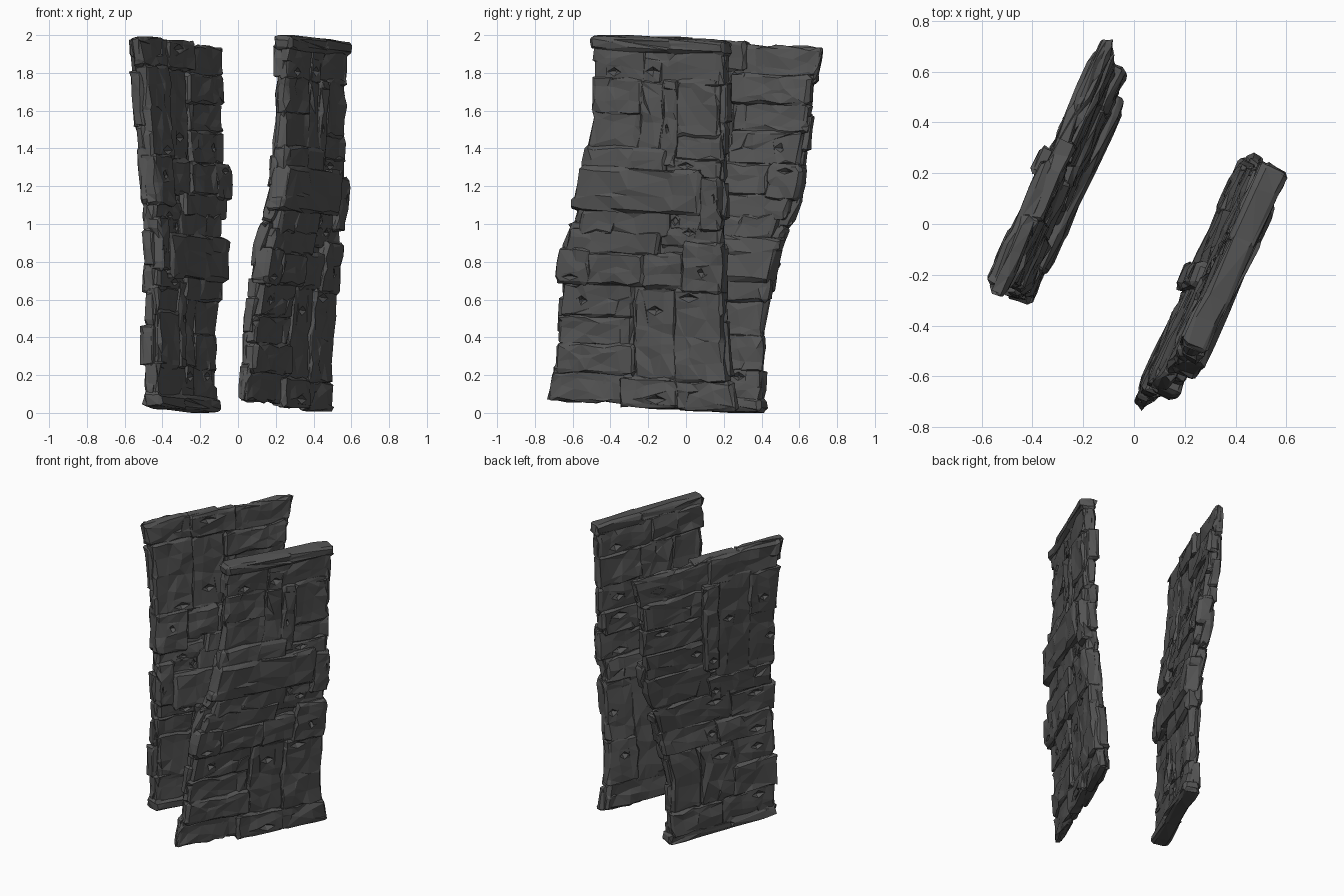
import bpy, bmesh, random
from math import radians, pi, atan2, cos, sin
from mathutils import Vector, Matrix

if "Cube" in bpy.data.objects:
    bpy.data.objects.remove(bpy.data.objects["Cube"])

random.seed(7)
R = random.uniform

# Wall outline by height: z, left end, right end, mid-depth
OUTLINE = [(0, -.66, .43, .318), (.2, -.62, .395, .322), (.4, -.60, .385, .327), (.8, -.56, .395, .365),
           (1.2, -.425, .405, .407), (1.5, -.35, .415, .40), (2, -.33, .42, .412)]

# Stones as (start, end along wall 0..1, bottom, top, extra depth)
FRONT = [
    (0, .42, .05, .22, -.01), (.40, .72, .035, .19, .01), (.70, 1.02, .025, .18, .0),
    (.02, .48, .20, .36, .01), (.02, .46, .35, .51, .0), (.03, .46, .50, .68, .0),
    (.47, .72, .18, .67, .0), (.71, 1, .17, .66, .015),
    (0, .2, .67, .86, .03), (.19, .53, .67, .84, .03), (.52, .77, .66, .85, .02), (.76, 1, .64, .91, .025),
    (.03, .61, .83, .96, .02), (.6, .99, .88, 1.0, .0), (.08, .66, .93, 1.08, .01),
    (0, .87, 1.06, 1.29, .04), (.65, .88, .97, 1.09, .0), (.86, 1, .97, 1.26, .02),
    (0, .6, 1.27, 1.40, .02), (.59, .98, 1.24, 1.36, .0),
    (0, .39, 1.38, 1.59, .0), (0, .38, 1.57, 1.77, .0), (.37, .55, 1.35, 1.76, .0),
    (.54, .66, 1.3, 1.77, .015), (.65, .97, 1.47, 1.77, .005), (.65, 1, 1.34, 1.50, .0),
    (0, .41, 1.75, 1.94, .0), (.39, 1, 1.74, 1.93, .005)]
BACK = [
    (0, .52, .05, .24, -.01), (.5, 1, .03, .22, .0),
    (.02, .46, .23, .42, .0), (.01, .46, .41, .60, .0), (.02, .46, .59, .78, .0), (0, .5, .77, 1.0, .0),
    (.45, .56, .2, .82, .03), (.55, .81, .17, .9, .0), (.79, 1.01, .2, .5, .01), (.79, 1, .49, .9, .0),
    (.46, .98, .88, 1.05, .01), (.02, .65, 1.0, 1.2, .005), (.63, 1.02, 1.04, 1.24, .0),
    (0, .5, 1.18, 1.36, .0), (.48, .99, 1.21, 1.38, .02),
    (.02, .3, 1.34, 1.77, .0), (.29, .62, 1.34, 1.77, .01), (.6, 1, 1.36, 1.56, .0), (.6, 1.02, 1.55, 1.77, .01),
    (0, .5, 1.76, 1.94, .01), (.48, 1, 1.75, 1.94, .0)]
CAP = [(-.02, 1.02, 1.91, 1.985, 0)]

dark = bpy.data.materials.new("dark_stone")
dark.diffuse_color = (.09, .09, .09, 1)
dark.use_nodes = True
dark.node_tree.nodes["Principled BSDF"].inputs["Base Color"].default_value = dark.diffuse_color


def outline(z):
    z = min(max(z, 0), 2)
    for a, b in zip(OUTLINE, OUTLINE[1:]):
        if z <= b[0]:
            t = (z - a[0]) / (b[0] - a[0])
            return [p + (q - p) * t for p, q in zip(a[1:], b[1:])]


def chip(bm, face):
    """A wide lozenge-shaped dent in the largest visible facet."""
    fs = [f for f in bm.faces if f.normal.y * face > .6 and len(f.verts) == 4]
    if not fs:
        return
    f = max(fs, key=lambda f: f.calc_area())
    half_w = min(.06, .42 * (max(v.co.x for v in f.verts) - min(v.co.x for v in f.verts)))
    half_h = min(.026, .33 * (max(v.co.z for v in f.verts) - min(v.co.z for v in f.verts)))
    bmesh.ops.inset_individual(bm, faces=[f], thickness=.008)
    mid = f.calc_center_median()
    ring = sorted(f.verts, key=lambda v: atan2(v.co.z - mid.z, v.co.x - mid.x))
    for i, v in enumerate(ring):
        a = -pi / 2 + i * pi / 2
        v.co = mid + Vector((half_w * cos(a), 0, half_h * sin(a)))
    tip = bmesh.ops.poke(bm, faces=[f])['verts'][0]
    tip.co += Vector((R(-.01, .01), -face * .03, .006))


def stone(out, s0, s1, z0, z1, v0, v1, face):
    """A chamfered block, split by slanted cuts, roughened and chipped, laid into the wall."""
    left, right, _ = outline((z0 + z1) / 2)
    w = right - left
    size = Vector(((s1 - s0) * w, v1 - v0, z1 - z0))
    bm = bmesh.new()
    bmesh.ops.create_cube(bm, size=1)
    for v in bm.verts:
        v.co = Vector(a * b for a, b in zip(v.co, size))
    bmesh.ops.bevel(bm, geom=bm.edges[:], offset=.014, segments=1, affect='EDGES', profile=.5)
    # Slanted cuts across the length and the height
    for axis in (0, 2):
        n = max(1, min(5, round(size[axis] / .1)))
        for i in range(n):
            no = Vector((R(-.35, .35), 0, R(-.35, .35)))
            no[axis] = 1
            co = Vector()
            co[axis] = ((i + 1) / (n + 1) - .5 + R(-.08, .08)) * size[axis]
            bmesh.ops.bisect_plane(bm, geom=bm.verts[:] + bm.edges[:] + bm.faces[:],
                                   plane_co=co, plane_no=no)
    # Roughen
    for v in bm.verts:
        v.co += Vector((R(-.009, .009), R(-.009, .009), R(-.009, .009)))
    bm.normal_update()
    if face and random.random() < .6:
        chip(bm, face)
    bmesh.ops.triangulate(bm, faces=bm.faces[:])
    # Follow the wall's lean, taper and sloping courses
    for v in bm.verts:
        z = v.co.z + (z0 + z1) / 2
        l, r, mid = outline(z)
        s = (s0 + s1) / 2 + v.co.x / w
        v.co = Vector((l + (r - l) * s, -(mid + (v0 + v1) / 2 - v.co.y),
                       min(max(z - .03 * (s - .5), 0), 2) - 1))
    me = bpy.data.meshes.new("tmp")
    bm.to_mesh(me)
    bm.free()
    out.from_mesh(me)
    bpy.data.meshes.remove(me)


def course_mesh(name, stones, side):
    out = bmesh.new()
    for s0, s1, z0, z1, p in stones:
        d = .04 + p + R(-.004, .004)
        lo, hi = {1: (-.02, d), -1: (-d, .02), 0: (-.045, .055)}[side]
        # local y runs opposite to depth
        stone(out, s0, s1, z0, z1, lo, hi, -side)
    me = bpy.data.meshes.new(name)
    out.to_mesh(me)
    out.free()
    me.materials.append(dark)
    return me


# Two walls: the second is the first turned end over end and set further back
turn = Matrix.Rotation(radians(65.5), 4, 'Z')
lift = Matrix.Translation((0, 0, 1))
PLACES = {"right_wall": lift @ turn,
          "left_wall": lift @ turn @ Matrix.Translation((-.03, .708, 0)) @ Matrix.Rotation(pi, 4, 'Y')}
for part, stones, side in (("front_stones", FRONT, 1), ("back_stones", BACK, -1), ("cap_slab", CAP, 0)):
    me = course_mesh(part, stones, side)
    for wall, mat in PLACES.items():
        ob = bpy.data.objects.new(f"{wall}_{part}", me)
        ob.matrix_world = mat
        bpy.context.collection.objects.link(ob)
